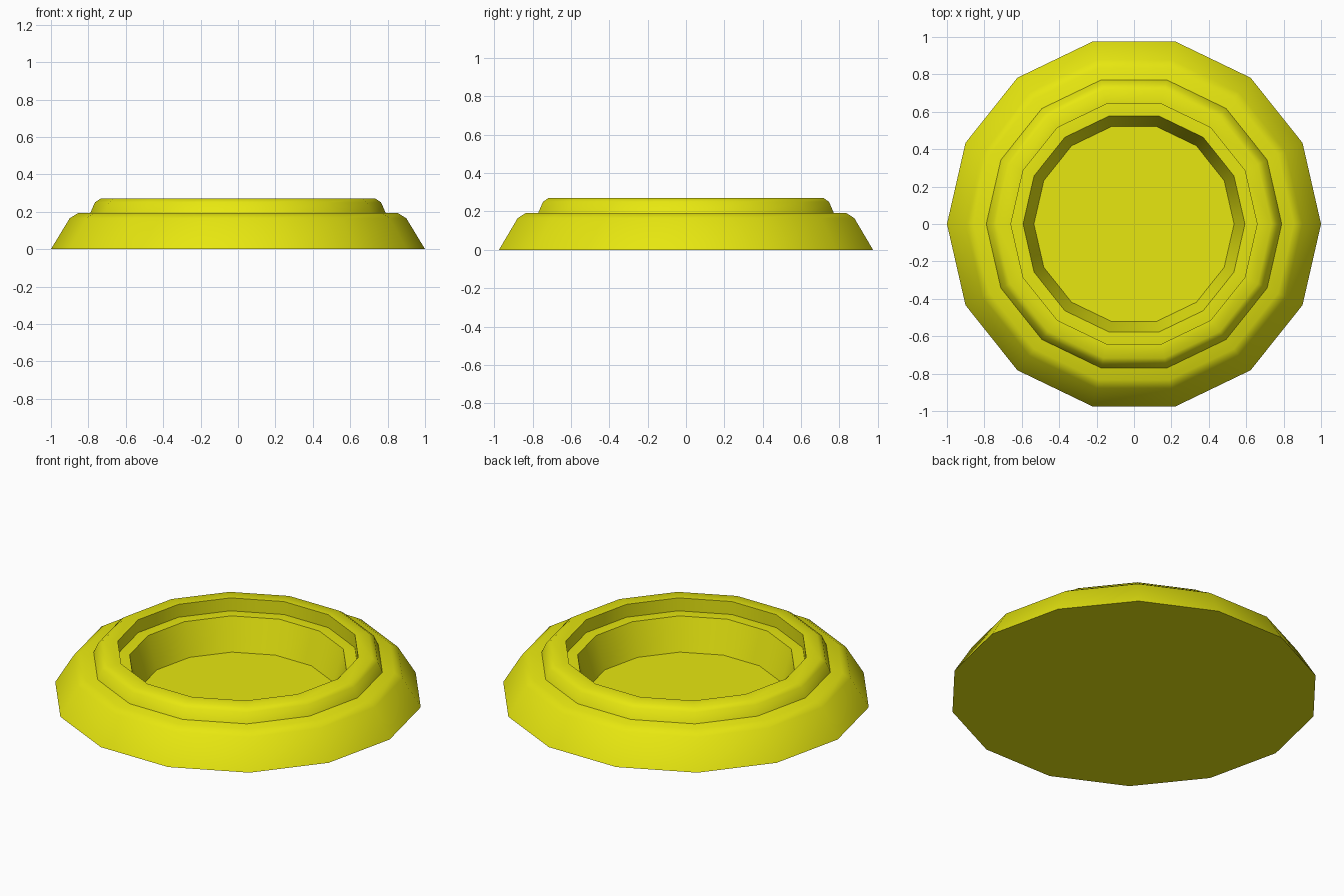
import bpy, bmesh, math

if "Cube" in bpy.data.objects:
    bpy.data.objects.remove(bpy.data.objects["Cube"])

SIDES = 14

yellow = bpy.data.materials.new("yellow")
yellow.diffuse_color = (0.80, 0.80, 0.005, 1)
yellow.use_nodes = True
yellow.node_tree.nodes["Principled BSDF"].inputs["Base Color"].default_value = yellow.diffuse_color


def lathe(name, profile, cap_ends=False):
    """Revolve (radius, z) points around z; optionally cap both ends."""
    bm = bmesh.new()
    rings = []
    for r, z in profile:
        rings.append([bm.verts.new((r * math.cos(2 * math.pi * i / SIDES),
                                    r * math.sin(2 * math.pi * i / SIDES), z))
                      for i in range(SIDES)])
    for a, b in zip(rings, rings[1:]):
        for i in range(SIDES):
            j = (i + 1) % SIDES
            bm.faces.new((a[i], a[j], b[j], b[i]))
    if cap_ends:
        bm.faces.new(rings[0][::-1])
        bm.faces.new(rings[-1])
    mesh = bpy.data.meshes.new(name)
    bm.to_mesh(mesh)
    bm.free()
    mesh.materials.append(yellow)
    ob = bpy.data.objects.new(name, mesh)
    bpy.context.collection.objects.link(ob)
    bpy.ops.object.select_all(action='DESELECT')
    ob.select_set(True)
    bpy.context.view_layer.objects.active = ob
    bpy.ops.object.shade_smooth_by_angle(angle=math.radians(40))
    return ob


# Dish-shaped base: sloped outside, flat shoulder, tapered well and floor
lathe("base_dish", [(1.0, 0.0), (0.90, 0.165), (0.855, 0.193),
                    (0.593, 0.193), (0.535, 0.004)], cap_ends=True)

# Raised rim standing on the shoulder, open underneath
lathe("raised_rim", [(0.79, 0.193), (0.765, 0.25), (0.735, 0.27),
                     (0.658, 0.27), (0.658, 0.193)])
